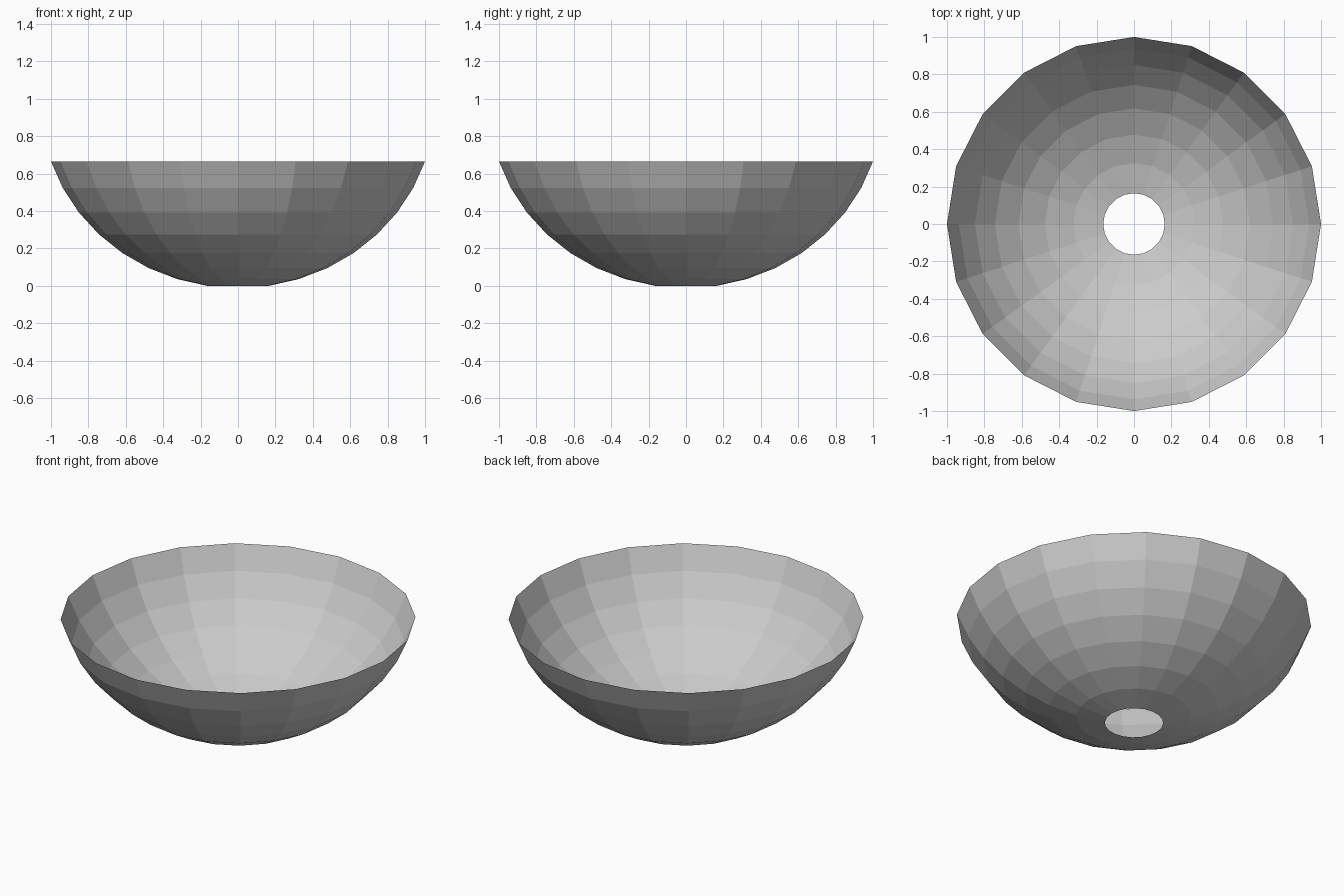
import bpy, bmesh
from math import sin, cos, radians, pi

if "Cube" in bpy.data.objects:
    bpy.data.objects.remove(bpy.data.objects["Cube"])

SIDES = 20
R = 1 / sin(radians(72))      # sphere radius giving a rim radius of 1
FLATTEN = 0.932               # slight vertical squash

# Bowl: rings of a squashed sphere, 9 degrees apart, open at base and rim
bm = bmesh.new()
rings = []
for k in range(1, 9):
    t = radians(9 * k)
    r, z = R * sin(t), R * FLATTEN * (cos(radians(9)) - cos(t))
    rings.append([bm.verts.new((r * cos(2 * pi * i / SIDES), r * sin(2 * pi * i / SIDES), z))
                  for i in range(SIDES)])
for lower, upper in zip(rings, rings[1:]):
    for i in range(SIDES):
        j = (i + 1) % SIDES
        bm.faces.new((lower[i], upper[i], upper[j], lower[j]))
bmesh.ops.reverse_faces(bm, faces=[f for f in bm.faces if f.normal.z > 0])
bm.normal_update()
for f in bm.faces:
    if f.normal.dot(f.calc_center_median() * 1.0) < 0 and f.normal.z > 0:
        f.normal_flip()

mesh = bpy.data.meshes.new("bowl")
bm.to_mesh(mesh)
bm.free()
bowl = bpy.data.objects.new("bowl", mesh)
bpy.context.collection.objects.link(bowl)
